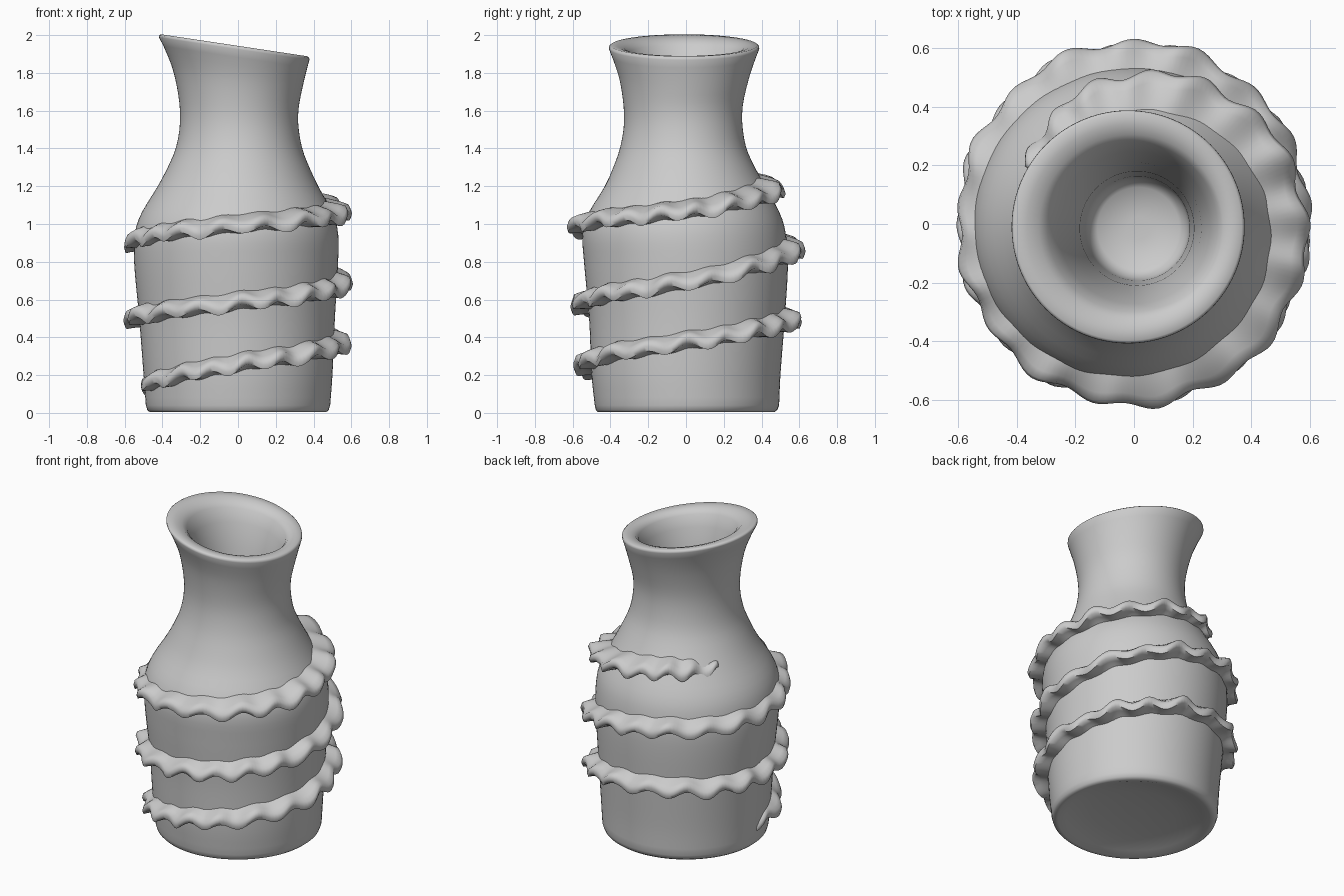
import bpy, bmesh, math


def spline(table, x):
    # Smooth interpolation through rows of (key, values...)
    n = len(table)
    x = min(max(x, table[0][0]), table[-1][0])
    i = 0
    while i < n - 2 and x > table[i + 1][0]:
        i += 1
    a, b = table[i], table[i + 1]
    p, q = table[max(i - 1, 0)], table[min(i + 2, n - 1)]
    h = b[0] - a[0]
    t = (x - a[0]) / h
    out = []
    for k in range(1, len(a)):
        m0 = (b[k] - p[k]) / (b[0] - p[0]) * h
        m1 = (q[k] - a[k]) / (q[0] - a[0]) * h
        out.append((2*t**3 - 3*t*t + 1) * a[k] + (t**3 - 2*t*t + t) * m0
                   + (3*t*t - 2*t**3) * b[k] + (t**3 - t*t) * m1)
    return out


def skin(name, rings, angle):
    # Bridge closed rings of points and cap both ends
    bm = bmesh.new()
    loops = [[bm.verts.new(p) for p in ring] for ring in rings]
    n = len(loops[0])
    for a, b in zip(loops, loops[1:]):
        for i in range(n):
            j = (i + 1) % n
            bm.faces.new((a[i], a[j], b[j], b[i]))
    bm.faces.new(loops[0][::-1])
    bm.faces.new(loops[-1])
    bmesh.ops.recalc_face_normals(bm, faces=bm.faces)
    me = bpy.data.meshes.new(name)
    bm.to_mesh(me)
    bm.free()
    ob = bpy.data.objects.new(name, me)
    bpy.context.collection.objects.link(ob)
    bpy.ops.object.select_all(action='DESELECT')
    ob.select_set(True)
    bpy.context.view_layer.objects.active = ob
    bpy.ops.object.shade_smooth_by_angle(angle=math.radians(angle))
    return ob


# Outer profile: height, radius, centre x, centre y
outer = [(0.04, 0.488, 0, 0.005), (0.2, 0.50, 0, 0), (0.5, 0.518, -0.005, 0.005),
         (0.8, 0.54, -0.01, 0), (0.95, 0.538, -0.008, -0.01), (1.05, 0.51, -0.005, -0.01),
         (1.2, 0.425, 0, -0.005), (1.3, 0.375, 0.003, -0.01), (1.4, 0.335, 0.005, -0.015),
         (1.52, 0.314, 0.006, -0.015), (1.63, 0.316, 0.005, -0.015), (1.77, 0.343, 0, -0.01),
         (1.87, 0.376, -0.012, -0.01), (1.925, 0.398, -0.02, -0.01)]
# Underside, lip and bore rows in the same order
under = [(0.05, 0.05, 0, 0), (0.045, 0.25, 0, 0), (0.02, 0.40, 0, 0),
         (0.004, 0.445, 0, 0), (0.004, 0.467, 0, 0), (0.015, 0.48, 0, 0.003)]
bore = [(1.936, 0.397, -0.02, -0.01), (1.943, 0.388, -0.02, -0.01),
        (1.94, 0.35, -0.015, -0.01), (1.93, 0.315, -0.01, -0.01), (1.905, 0.29, -0.005, -0.01),
        (1.83, 0.26, 0, -0.012), (1.7, 0.225, 0.005, -0.015), (1.5, 0.195, 0.01, -0.015),
        (1.25, 0.178, 0.012, -0.015), (1.05, 0.168, 0.015, -0.015),
        (1.02, 0.14, 0.015, -0.015), (1.01, 0.04, 0.015, -0.015)]


def body_ring(row, n=96):
    z, r, cx, cy = row
    t = min(max((z - 1.45) / 0.45, 0), 1)
    tilt = 0.15 * t * t * (3 - 2 * t)
    pts = []
    for i in range(n):
        a = 2 * math.pi * i / n
        x, y = cx + r * math.cos(a), cy + r * math.sin(a)
        pts.append((x, y, z - tilt * x))
    return pts


# Vase body with slanted mouth
steps = 44
wall = [[z] + spline(outer, z) for z in
        (0.04 + (1.925 - 0.04) * i / steps for i in range(steps + 1))]
skin("vase_body", [body_ring(r) for r in under + wall + bore], 55)

# Spiral ruffle path: angle, height of the edge, outer radius
path = [(182, 0.13, 0.53), (225, 0.18, 0.565), (270, 0.25, 0.585), (360, 0.365, 0.59),
        (450, 0.49, 0.61), (540, 0.495, 0.60), (630, 0.575, 0.605), (720, 0.685, 0.60),
        (810, 0.865, 0.625), (900, 0.90, 0.60), (990, 0.985, 0.62), (1080, 1.06, 0.59),
        (1170, 1.19, 0.515), (1232, 1.20, 0.43)]
# Cross-section: reach from wall (0) to edge (1), height offset
section = [(0, 0.075), (0.35, 0.062), (0.7, 0.042), (0.93, 0.026), (1.0, 0.0),
           (0.93, -0.024), (0.65, -0.026), (0.3, -0.032), (0, -0.045)]
rings = []
count = 560
for i in range(count + 1):
    deg = path[0][0] + (path[-1][0] - path[0][0]) * i / count
    a = math.radians(deg)
    z, r = spline(path, deg)
    end = min(1, i / 12 + 0.15, (count - i) / 16 + 0.15)
    wave = math.sin(17.3 * a + 0.7 * math.sin(2.7 * a))
    odd = math.sin(9.1 * a + 1.0)
    ring = []
    for u, dz in section:
        zz = z + dz * (0.4 + 0.6 * end) + u * (0.021 * wave + 0.007 * odd)
        br, cx, cy = spline(outer, zz)
        root = br - 0.035
        tip = br + (r - br) * end + 0.012 * math.sin(17.3 * a + 1.9) + 0.006 * odd
        rr = root + (tip - root) * u
        ring.append((cx * (1 - u) + rr * math.cos(a), cy * (1 - u) + rr * math.sin(a), zz))
    rings.append(ring)
skin("spiral_ruffle", rings, 60)
